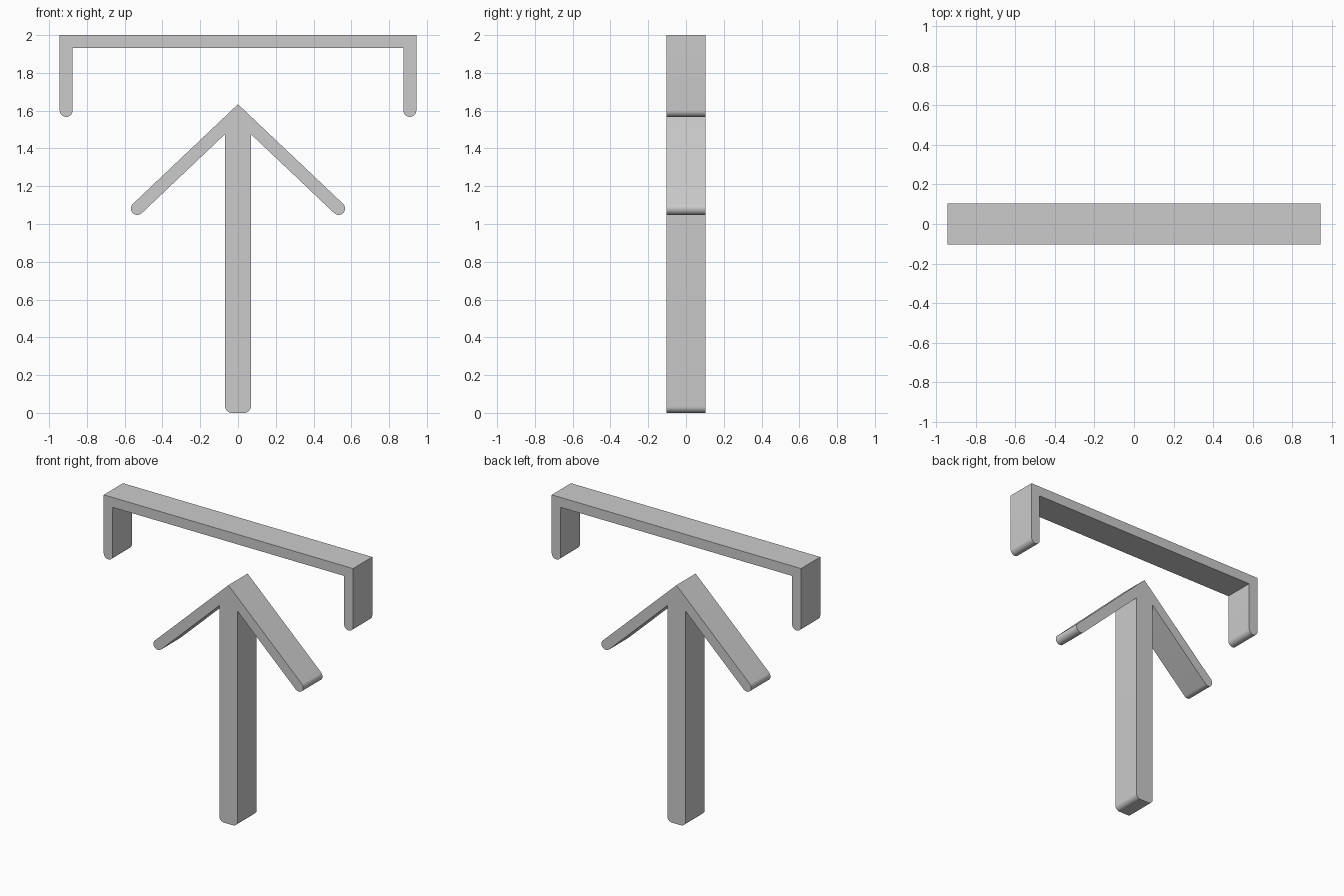
import bpy, bmesh
from math import cos, sin, radians

if "Cube" in bpy.data.objects:
    bpy.data.objects.remove(bpy.data.objects["Cube"])

HALF_DEPTH = 0.104
R = 0.034  # radius of the rounded ends


def arc(cx, cz, start, end, steps, r=R):
    """Points on an arc in the x-z plane, angles in degrees."""
    angles = [radians(start + (end - start) * i / steps) for i in range(steps + 1)]
    return [(cx + r * cos(a), cz + r * sin(a)) for a in angles]


def extrude_symmetric(name, half):
    """Mirror a right-hand outline across x = 0 and extrude it along y."""
    outline = half + [(-x, z) for x, z in reversed(half) if x > 1e-6]
    bm = bmesh.new()
    face = bm.faces.new([bm.verts.new((x, -HALF_DEPTH, z)) for x, z in outline])
    geom = bmesh.ops.extrude_face_region(bm, geom=[face])["geom"]
    new_verts = [g for g in geom if isinstance(g, bmesh.types.BMVert)]
    bmesh.ops.translate(bm, vec=(0, 2 * HALF_DEPTH, 0), verts=new_verts)
    bmesh.ops.recalc_face_normals(bm, faces=bm.faces)
    mesh = bpy.data.meshes.new(name)
    bm.to_mesh(mesh)
    bm.free()
    obj = bpy.data.objects.new(name, mesh)
    bpy.context.collection.objects.link(obj)
    bpy.ops.object.select_all(action="DESELECT")
    obj.select_set(True)
    bpy.context.view_layer.objects.active = obj
    bpy.ops.object.shade_smooth_by_angle(angle=radians(30))


# Top bracket: long bar with two short rounded legs
W, LEG_END = 0.944, 1.567
bracket = [(0, 2.0), (W, 2.0)]
bracket += arc(W - R, LEG_END + R, 0, -180, 16)
bracket += [(W - 2 * R, 2 - 2 * R), (0, 2 - 2 * R)]
# the two centre points lie on x = 0, so the mirrored loop stays closed
extrude_symmetric("top_bracket", bracket[1:-1])

# Arrow: pointed head with two rounded arms on a straight stem
SLOPE, STEM = 43.5, 0.068
arrow = [(0, 1.634)]
arrow += arc(0.533, 1.082, 90 - SLOPE, -90 - SLOPE, 16)
arrow += [(STEM, 1.476)]
arrow += arc(STEM - R, R, 0, -90, 8)
extrude_symmetric("arrow", arrow)
